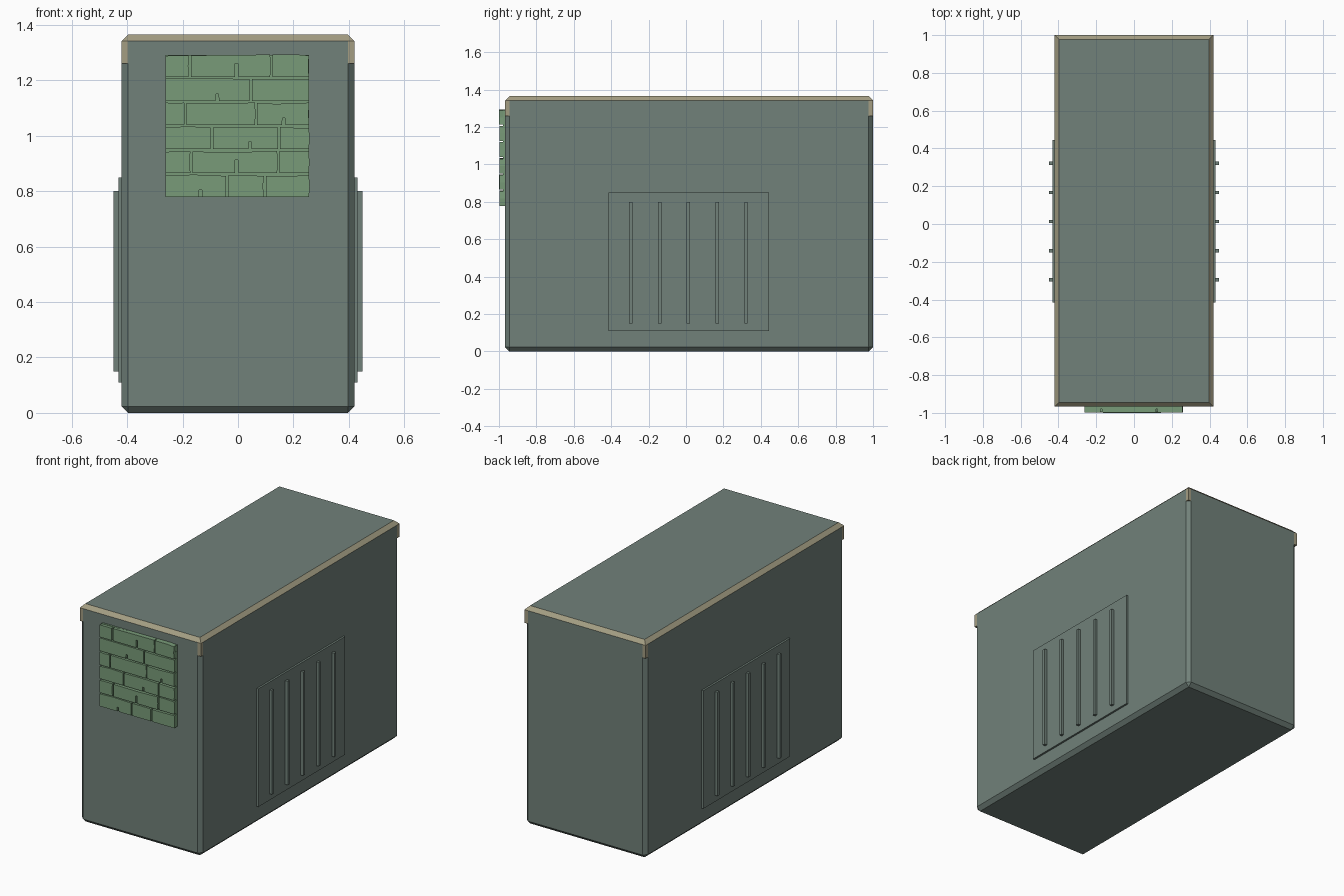
import bpy, bmesh, random
from mathutils import Vector

random.seed(4)
cube = bpy.data.objects.get("Cube")
if cube:
    bpy.data.objects.remove(cube, do_unlink=True)


def material(name, rgb):
    m = bpy.data.materials.new(name)
    m.use_nodes = True
    m.diffuse_color = (*rgb, 1)
    m.node_tree.nodes["Principled BSDF"].inputs["Base Color"].default_value = (*rgb, 1)
    return m


TEAL = material("grey_teal_paint", (0.165, 0.22, 0.193))
TAN = material("tan_trim", (0.37, 0.34, 0.225))
GREEN = material("green_brick", (0.19, 0.33, 0.19))


def finish(name, bm, *mats):
    bmesh.ops.recalc_face_normals(bm, faces=bm.faces)
    me = bpy.data.meshes.new(name)
    bm.to_mesh(me)
    bm.free()
    for m in mats:
        me.materials.append(m)
    ob = bpy.data.objects.new(name, me)
    bpy.context.collection.objects.link(ob)
    return ob


def box(bm, lo, hi):
    lo, hi = Vector(lo), Vector(hi)
    verts = bmesh.ops.create_cube(bm, size=1)["verts"]
    for v in verts:
        v.co = (lo + hi) / 2 + v.co * (hi - lo)
    return verts


W, FRONT, BACK, TOP = 0.42, -0.967, 1.0, 1.365
CAP, BEVEL = 1.26, 0.023

# Main housing with chamfered upright and bottom edges
bm = bmesh.new()
box(bm, (-W, FRONT, 0), (W, BACK, CAP))
edges = [e for e in bm.edges if min(v.co.z for v in e.verts) < 0.01]
bmesh.ops.bevel(bm, geom=edges, offset=BEVEL, segments=1, affect="EDGES")
finish("housing", bm, TEAL)

# Lid with square corners, a chamfered tan rim and tan corner caps
bm = bmesh.new()
box(bm, (-W, FRONT, CAP), (W, BACK, TOP))
edges = [e for e in bm.edges if all(v.co.z > TOP - 0.01 for v in e.verts)]
bmesh.ops.bevel(bm, geom=edges, offset=BEVEL, segments=1, affect="EDGES")
for axis, places in ((0, (BEVEL - W, W - BEVEL)), (1, (FRONT + BEVEL, BACK - BEVEL))):
    for p in places:
        co, no = Vector(), Vector()
        co[axis], no[axis] = p, 1
        bmesh.ops.bisect_plane(bm, geom=bm.verts[:] + bm.edges[:] + bm.faces[:],
                               plane_co=co, plane_no=no)
bm.normal_update()
for f in bm.faces:
    c = f.calc_center_median()
    sloped = 0.1 < f.normal.z < 0.95
    corner = abs(c.x) > W - BEVEL and not FRONT + BEVEL < c.y < BACK - BEVEL
    f.material_index = int(sloped or corner)
finish("lid", bm, TEAL, TAN)

# Vent panels with upright slats on both sides
for side, s in (("left", 1), ("right", -1)):
    bm = bmesh.new()
    box(bm, (s * (W - 0.01), -0.415, 0.11), (s * (W + 0.012), 0.445, 0.85))
    finish(side + "_vent_panel", bm, TEAL)
    bm = bmesh.new()
    for i in range(5):
        y = -0.295 + i * 0.154
        box(bm, (s * W, y - 0.009, 0.15), (s * (W + 0.03), y + 0.009, 0.8))
    finish(side + "_vent_slats", bm, TEAL)

# Brick patch: each row lists its joints, then one crack as (x, rises from the bottom)
rows = [((-0.174, 0.12), -0.005),
        ((0.046,), -0.075),
        ((-0.19, 0.065), 0.165),
        ((-0.095, 0.148), 0.043),
        ((-0.168, 0.145), -0.005),
        ((-0.04, 0.097), -0.135)]
LEFT, RIGHT, BRICK_TOP, PITCH, GAP = -0.265, 0.26, 1.295, 0.0868, 0.004


def jit():
    return random.uniform(-0.003, 0.003)


def brick(bm, x0, x1, z0, z1, crack):
    # Front outline with wavering edges and an optional crack slot
    pts = [(x0, z0)]
    if x0 + 0.015 < crack < x1 - 0.015:
        h = random.uniform(0.02, 0.05)
        pts += [(crack - 0.006, z0), (crack - 0.005, z0 + h),
                (crack + 0.005, z0 + h), (crack + 0.006, z0)]
    mid = (x0 + x1) / 2
    pts += [(x1, z0), (x1 + jit(), (z0 + z1) / 2), (x1, z1 + jit()),
            (mid + 9 * jit(), z1 + jit()), (x0, z1 + jit())]
    face = bm.faces.new([bm.verts.new((x, FRONT, z)) for x, z in pts])
    out = bmesh.ops.extrude_face_region(bm, geom=[face])["geom"]
    depth = 0.031 + jit() * 0.6
    front = [v for v in out if isinstance(v, bmesh.types.BMVert)]
    for v in front:
        v.co.y -= depth


bm = bmesh.new()
for r, (joints, crack) in enumerate(rows):
    z1 = BRICK_TOP - r * PITCH
    ends = [LEFT, *joints, RIGHT]
    for a, b in zip(ends, ends[1:]):
        brick(bm, a + GAP, b - GAP, z1 - PITCH + GAP, z1 - GAP, crack)
finish("bricks", bm, GREEN)

# Mortar bed behind the bricks
bm = bmesh.new()
box(bm, (LEFT + GAP, FRONT - 0.012, BRICK_TOP - 6 * PITCH + GAP),
    (RIGHT - GAP, FRONT + 0.01, BRICK_TOP - GAP))
finish("mortar_bed", bm, GREEN)
